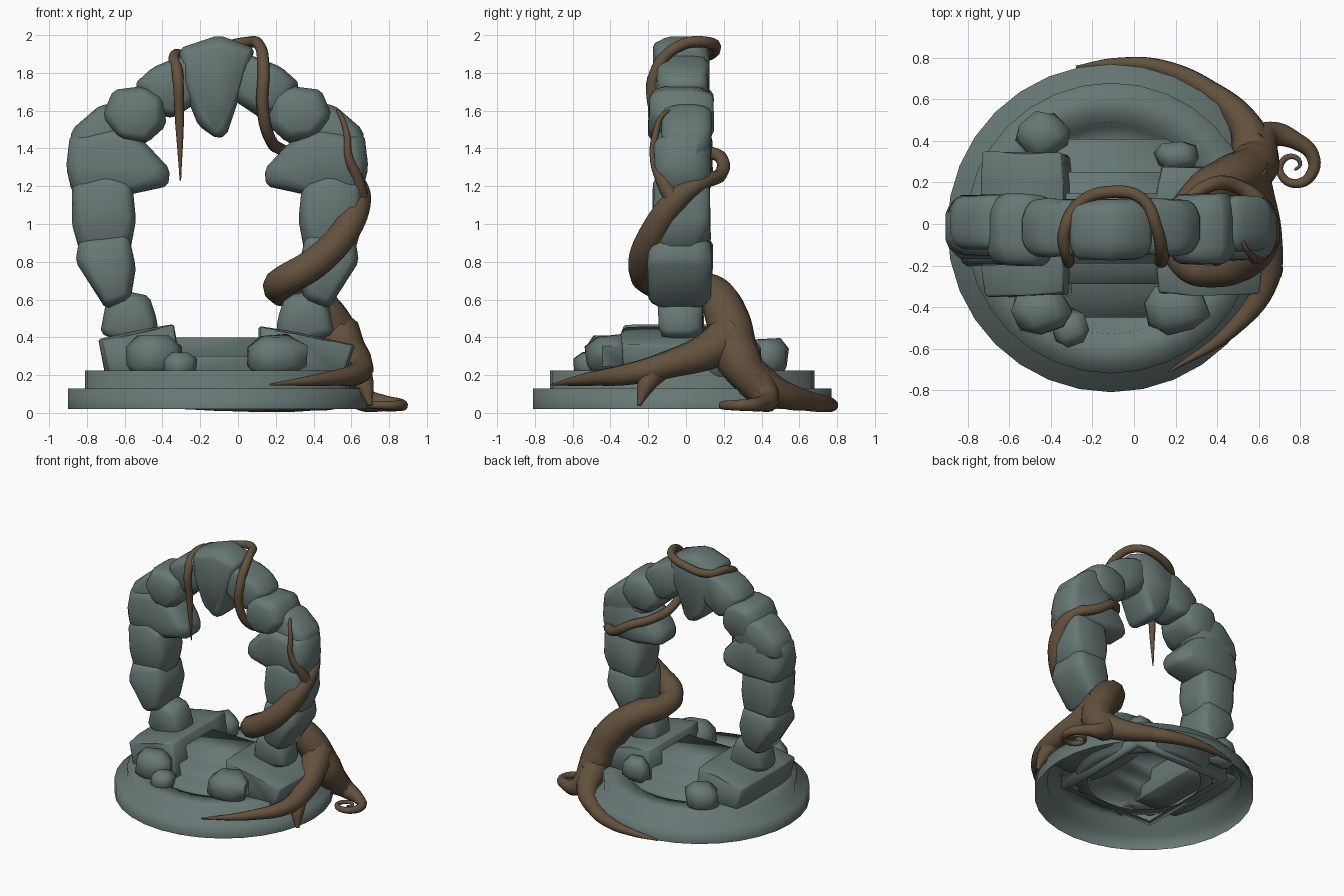
import bpy, bmesh, math, random

random.seed(4)
CX, CY = -0.11, -0.02          # centre of base and arch


def material(name, col):
    m = bpy.data.materials.new(name)
    m.diffuse_color = (*col, 1)
    return m


STONE = material("grey_green_stone", (0.135, 0.188, 0.178))
BARK = material("brown_bark", (0.125, 0.083, 0.047))


def finish(bm, name, mat, angle=55):
    bmesh.ops.recalc_face_normals(bm, faces=bm.faces)
    me = bpy.data.meshes.new(name)
    bm.to_mesh(me)
    bm.free()
    ob = bpy.data.objects.new(name, me)
    bpy.context.collection.objects.link(ob)
    me.materials.append(mat)
    bpy.ops.object.select_all(action='DESELECT')
    ob.select_set(True)
    bpy.context.view_layer.objects.active = ob
    bpy.ops.object.shade_smooth_by_angle(angle=math.radians(angle))
    return ob


def bridge(bm, rings):
    n = len(rings[0])
    for a, b in zip(rings, rings[1:]):
        for i in range(n):
            bm.faces.new((a[i], a[(i + 1) % n], b[(i + 1) % n], b[i]))


def stone(name, pts, y0, y1, inset=0.8, mirror=False, jitter=0.015, soft=0.02):
    """Chunky stone: an x-z outline, thickest in the middle, worn at front and back."""
    if mirror:
        pts = [(2 * CX - x, z) for x, z in pts]
    bm = bmesh.new()
    cx = sum(p[0] for p in pts) / len(pts)
    cz = sum(p[1] for p in pts) / len(pts)
    d = y1 - y0
    rings = []
    for y, s in ((y0, inset), (y0 + 0.22 * d, 1), (y1 - 0.22 * d, 1), (y1, inset)):
        ring = []
        for x, z in pts:
            k = s + (random.uniform(-0.09, 0.07) if s < 1 else 0)
            ring.append(bm.verts.new((cx + (x - cx) * k, y + random.uniform(-jitter, jitter), cz + (z - cz) * k)))
        rings.append(ring)
    bridge(bm, rings)
    bm.faces.new(rings[0])
    bm.faces.new(rings[-1])
    bmesh.ops.bevel(bm, geom=bm.edges[:], offset=soft, segments=1, affect='EDGES')
    return finish(bm, name, STONE)


def rock(name, c, size):
    bm = bmesh.new()
    bmesh.ops.create_cube(bm, size=1.7)
    bmesh.ops.bevel(bm, geom=bm.edges[:], offset=0.45, segments=1, affect='EDGES')
    turn = random.uniform(0.2, 0.9)
    for v in bm.verts:
        p = v.co * random.uniform(0.96, 1.16)
        x = p.x * math.cos(turn) - p.y * math.sin(turn)
        y = p.x * math.sin(turn) + p.y * math.cos(turn)
        v.co = (c[0] + x * size[0], c[1] + y * size[1], c[2] + p.z * size[2])
    finish(bm, name, STONE)


def vine(name, pts):
    """Tapered tube through (x, y, z, radius) points."""
    cu = bpy.data.curves.new(name, 'CURVE')
    cu.dimensions = '3D'
    cu.bevel_depth = 1
    cu.bevel_resolution = 3
    cu.resolution_u = 8
    cu.use_fill_caps = True
    sp = cu.splines.new('BEZIER')
    sp.bezier_points.add(len(pts) - 1)
    for bp, (x, y, z, r) in zip(sp.bezier_points, pts):
        bp.co = (x, y, z)
        bp.radius = r
        bp.handle_left_type = bp.handle_right_type = 'AUTO'
    ob = bpy.data.objects.new(name, cu)
    bpy.context.collection.objects.link(ob)
    cu.materials.append(BARK)
    bpy.ops.object.select_all(action='DESELECT')
    ob.select_set(True)
    bpy.context.view_layer.objects.active = ob
    bpy.ops.object.convert(target='MESH')
    bpy.ops.object.shade_smooth()


# Round two-tier base, an open shell underneath
profile = [(0.79, 0.02), (0.79, 0.13), (0.70, 0.13), (0.70, 0.225), (0.51, 0.225), (0.49, 0.14), (0.41, 0.14)]
N = 32
bm = bmesh.new()
bridge(bm, [[bm.verts.new((CX + r * math.cos(2 * math.pi * i / N), CY + r * math.sin(2 * math.pi * i / N), z))
             for i in range(N)] for r, z in profile])
finish(bm, "round_base", STONE, 180)

# Stepped floor: one hollow shell of square tiers with a narrow rim below
bm = bmesh.new()
tiers = [(0.37, 0.38, 0.115), (0.42, 0.43, 0.115), (0.42, 0.43, 0.21), (0.34, 0.27, 0.21), (0.34, 0.27, 0.30),
         (0.29, 0.17, 0.30), (0.29, 0.17, 0.40)]
rings = [[bm.verts.new((CX + sx * hx, CY + sy * hy, z)) for sx, sy in ((-1, -1), (1, -1), (1, 1), (-1, 1))]
         for hx, hy, z in tiers]
bridge(bm, rings)
bm.faces.new(rings[-1])
finish(bm, "stepped_floor", STONE, 180)

# Plinth slabs
stone("left_plinth", [(-0.70, 0.18), (-0.74, 0.39), (-0.52, 0.44), (-0.34, 0.47), (-0.29, 0.18)], -0.34, 0.34, 0.93, soft=0.01)
stone("right_plinth", [(0.10, 0.18), (0.11, 0.46), (0.30, 0.43), (0.62, 0.36), (0.56, 0.18)], -0.34, 0.28, 0.9, soft=0.01)

# Arch stones, bottom to top: outline, front y, back y
arch = [
    ([(-0.73, 0.42), (-0.70, 0.58), (-0.62, 0.65), (-0.47, 0.62), (-0.43, 0.50), (-0.42, 0.39), (-0.6, 0.37)], -0.14, 0.09),
    ([(-0.86, 0.80), (-0.84, 0.93), (-0.58, 0.95), (-0.54, 0.77), (-0.57, 0.59), (-0.70, 0.55)], -0.20, 0.14),
    ([(-0.88, 1.00), (-0.88, 1.22), (-0.70, 1.28), (-0.56, 1.22), (-0.54, 1.02), (-0.57, 0.86), (-0.84, 0.86)], -0.17, 0.12),
    ([(-0.88, 1.17), (-0.91, 1.30), (-0.89, 1.47), (-0.62, 1.52), (-0.49, 1.43), (-0.36, 1.29), (-0.37, 1.20), (-0.6, 1.15)], -0.16, 0.13),
    ([(-0.90, 1.36), (-0.88, 1.50), (-0.73, 1.63), (-0.56, 1.64), (-0.46, 1.45), (-0.62, 1.34)], -0.13, 0.13),
    ([(-0.72, 1.57), (-0.66, 1.71), (-0.50, 1.73), (-0.39, 1.67), (-0.38, 1.52), (-0.48, 1.43), (-0.63, 1.45)], -0.20, 0.14),
    ([(-0.55, 1.74), (-0.45, 1.83), (-0.33, 1.88), (-0.18, 1.92), (-0.19, 1.66), (-0.34, 1.56), (-0.44, 1.58)], -0.15, 0.12),
]
for k, (pts, y0, y1) in enumerate(arch):
    stone("left_arch_stone_%d" % k, pts, y0, y1)
    stone("right_arch_stone_%d" % k, pts, y0, y1, mirror=True)
stone("keystone", [(-0.31, 1.93), (-0.10, 2.0), (0.09, 1.93), (0.03, 1.74), (-0.06, 1.47), (-0.11, 1.45), (-0.21, 1.52), (-0.30, 1.74)],
      -0.17, 0.12, 0.88)

# Loose rocks
for nm, c, s in [("front_left_rock", (-0.45, -0.42, 0.30), (0.15, 0.12, 0.12)),
                 ("small_front_rock", (-0.31, -0.50, 0.25), (0.09, 0.09, 0.08)),
                 ("front_right_rock", (0.20, -0.41, 0.30), (0.16, 0.13, 0.12)),
                 ("back_left_rock", (-0.44, 0.43, 0.29), (0.13, 0.11, 0.11)),
                 ("back_right_rock", (0.21, 0.33, 0.30), (0.11, 0.07, 0.10))]:
    rock(nm, c, s)

# Vine winding up the right leg, around the keystone, hanging on the left
vine("main_vine", [
    (0.61, 0.41, 0.10, 0.08), (0.58, 0.28, 0.28, 0.12), (0.47, 0.22, 0.50, 0.115), (0.33, 0.14, 0.63, 0.10),
    (0.22, -0.04, 0.66, 0.085), (0.25, -0.18, 0.70, 0.085), (0.40, -0.22, 0.79, 0.085), (0.56, -0.17, 0.95, 0.08),
    (0.64, -0.05, 1.13, 0.065), (0.62, 0.08, 1.22, 0.042), (0.50, 0.18, 1.26, 0.036), (0.36, 0.185, 1.35, 0.034),
    (0.24, 0.08, 1.39, 0.032), (0.17, -0.08, 1.45, 0.032), (0.13, -0.17, 1.62, 0.032), (0.135, -0.15, 1.83, 0.032),
    (0.11, -0.02, 1.95, 0.03), (0.04, 0.12, 1.96, 0.03), (-0.10, 0.155, 1.93, 0.03), (-0.26, 0.10, 1.89, 0.03),
    (-0.335, -0.04, 1.89, 0.03), (-0.32, -0.165, 1.80, 0.03), (-0.31, -0.165, 1.55, 0.024), (-0.305, -0.15, 1.23, 0.004)])
vine("vine_branch", [
    (0.65, -0.06, 1.12, 0.05), (0.63, -0.13, 1.24, 0.034), (0.585, -0.17, 1.36, 0.022),
    (0.575, -0.16, 1.48, 0.018), (0.54, -0.12, 1.58, 0.012), (0.51, -0.05, 1.61, 0.004)])

# Roots
vine("front_root", [
    (0.53, 0.25, 0.42, 0.12), (0.58, 0.12, 0.33, 0.10), (0.64, -0.08, 0.26, 0.075), (0.635, -0.28, 0.21, 0.06),
    (0.47, -0.51, 0.18, 0.037), (0.17, -0.71, 0.15, 0.005)])
vine("front_root_spur", [(0.63, -0.15, 0.24, 0.075), (0.67, -0.21, 0.15, 0.05), (0.70, -0.25, 0.04, 0.012)])
vine("back_root", [
    (0.58, 0.33, 0.20, 0.11), (0.53, 0.48, 0.11, 0.08), (0.36, 0.64, 0.065, 0.055), (0.12, 0.755, 0.045, 0.04),
    (-0.10, 0.775, 0.035, 0.025), (-0.28, 0.757, 0.025, 0.006)])
vine("curled_root", [
    (0.58, 0.36, 0.17, 0.11), (0.66, 0.43, 0.075, 0.065), (0.78, 0.40, 0.05, 0.042), (0.86, 0.33, 0.042, 0.033),
    (0.855, 0.24, 0.04, 0.027), (0.78, 0.195, 0.04, 0.022), (0.71, 0.235, 0.04, 0.019), (0.71, 0.295, 0.04, 0.016),
    (0.765, 0.325, 0.04, 0.013), (0.80, 0.29, 0.04, 0.01), (0.775, 0.26, 0.04, 0.006)])
